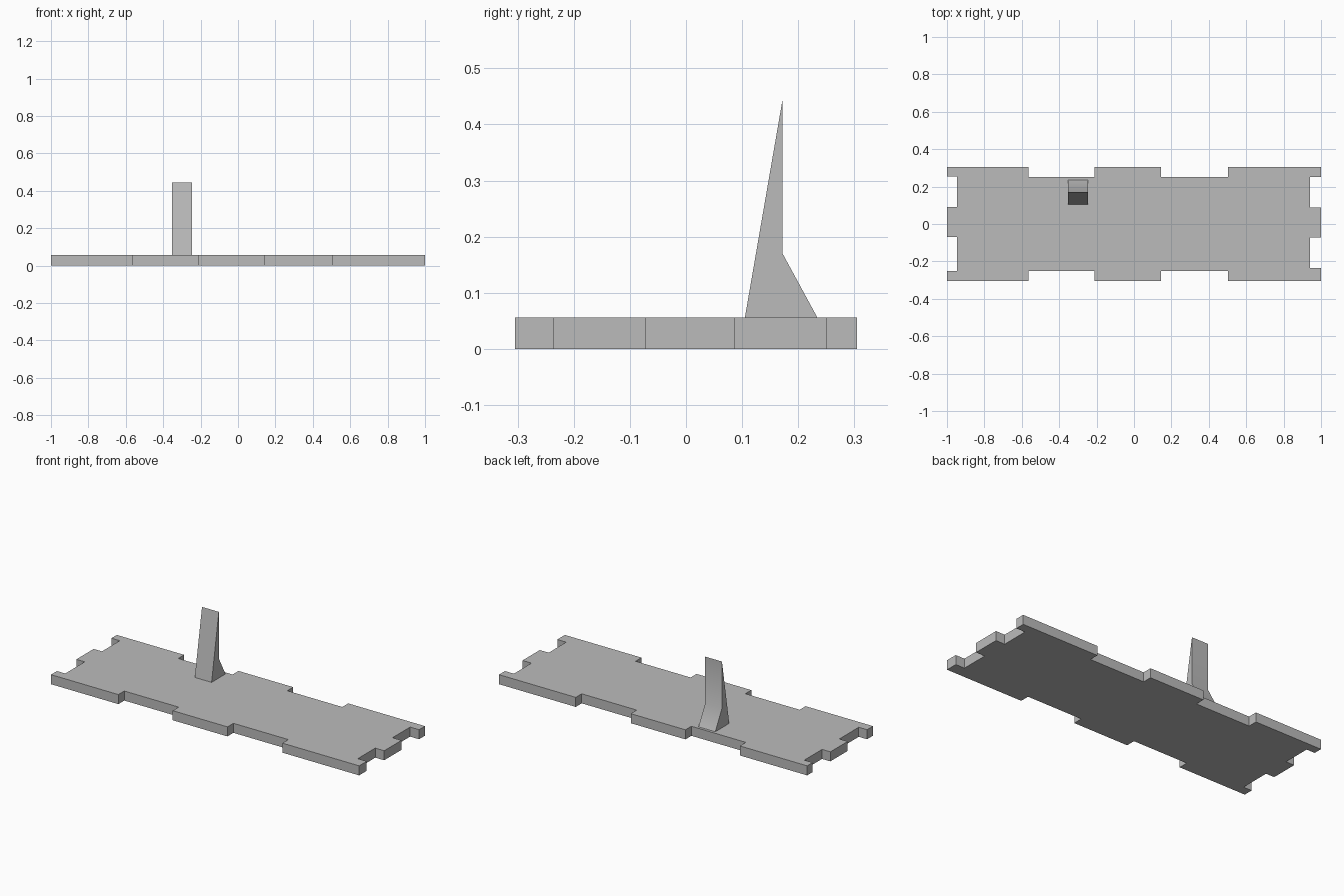
import bpy
import bmesh
import math
from mathutils import Vector

cube = bpy.data.objects.get("Cube")
if cube:
    bpy.data.objects.remove(cube, do_unlink=True)

# One plain grey material
GREY = (0.5, 0.5, 0.5, 1)
grey = bpy.data.materials.new("plain grey")
grey.use_nodes = True
grey.diffuse_color = GREY
grey.node_tree.nodes["Principled BSDF"].inputs["Base Color"].default_value = GREY


def extrude_profile(name, points, depth):
    """Make a solid by pushing a flat outline along a vector."""
    bm = bmesh.new()
    face = bm.faces.new([bm.verts.new(p) for p in points])
    result = bmesh.ops.extrude_face_region(bm, geom=[face])
    moved = [v for v in result["geom"] if isinstance(v, bmesh.types.BMVert)]
    bmesh.ops.translate(bm, verts=moved, vec=Vector(depth))
    bmesh.ops.recalc_face_normals(bm, faces=bm.faces)
    mesh = bpy.data.meshes.new(name)
    bm.to_mesh(mesh)
    bm.free()
    mesh.materials.append(grey)
    obj = bpy.data.objects.new(name, mesh)
    bpy.context.collection.objects.link(obj)
    return obj


def notched(cuts, outer, inner):
    """Step between outer and inner at each cut along an edge."""
    steps = []
    for i, cut in enumerate(cuts):
        a, b = (outer, inner) if i % 2 == 0 else (inner, outer)
        steps += [(cut, a), (cut, b)]
    return steps


# Base panel with finger-joint notches on all four edges
W, D, T = 1.0, 0.305, 0.056
long_cuts = [-0.563, -0.21, 0.145, 0.502]
right_cuts = [-0.235, -0.073, 0.087, 0.25]
left_cuts = [0.255, 0.09, -0.07, -0.25]

outline = [(-W, -D)] + notched(long_cuts, -D, -0.25)
outline += [(W, -D)] + [(x, y) for y, x in notched(right_cuts, W, 0.942)]
outline += [(W, D)] + notched(long_cuts[::-1], D, 0.25)
outline += [(-W, D)] + [(x, y) for y, x in notched(left_cuts, -W, -0.946)]
extrude_profile("base_panel", [(x, y, 0) for x, y in outline], (0, 0, T))

# Upright fin with a flared back foot
fin_side = [(0.105, T), (0.234, T), (0.172, 0.17), (0.172, 0.444)]
fin = extrude_profile("upright_fin", [(-0.354, y, z) for y, z in fin_side], (0.109, 0, 0))

# Soft shading over the shallow bend at the back of the fin
bpy.ops.object.select_all(action="DESELECT")
fin.select_set(True)
bpy.context.view_layer.objects.active = fin
bpy.ops.object.shade_smooth_by_angle(angle=math.radians(30))
